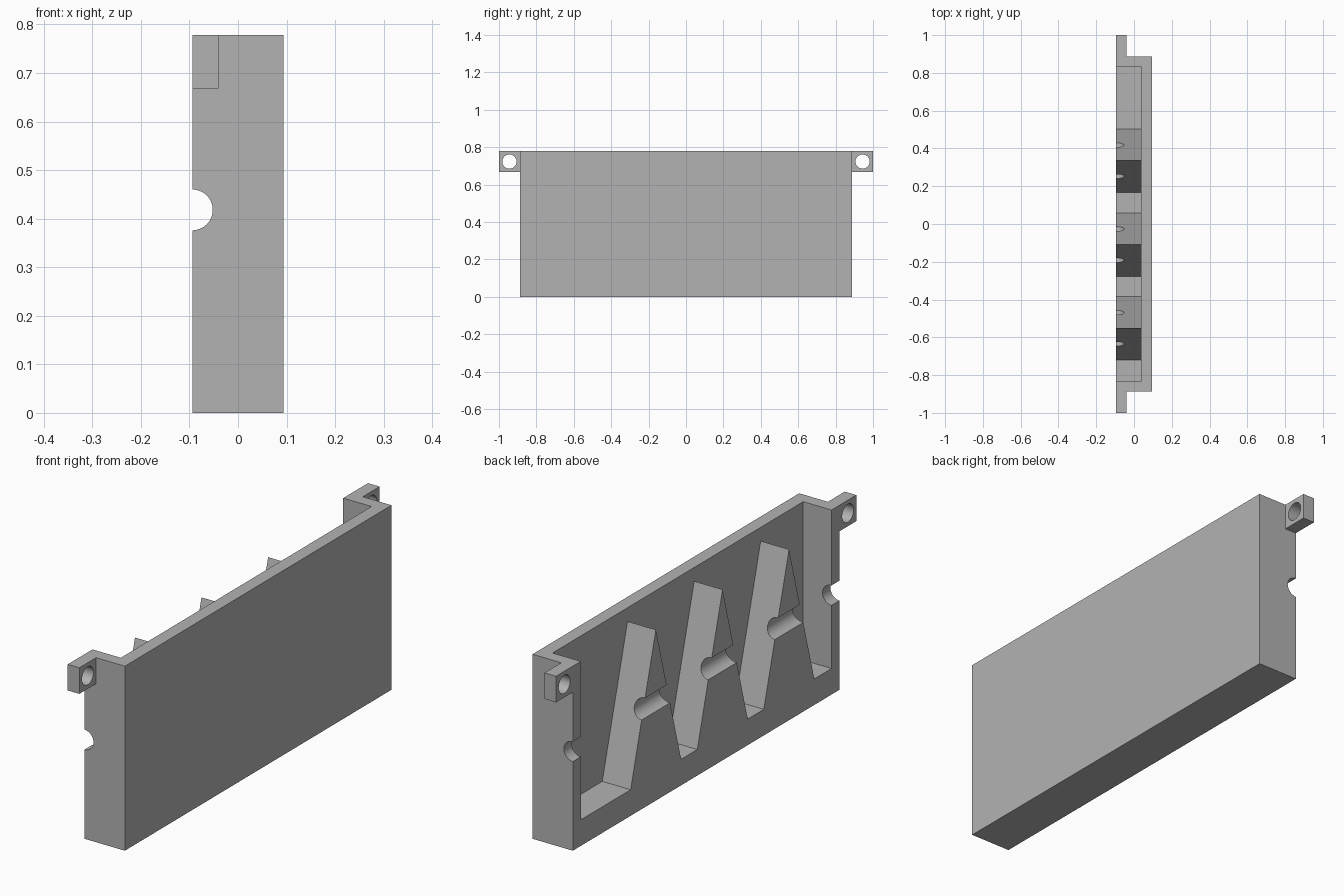
import bpy
import bmesh
import math
from mathutils import Matrix

cube = bpy.data.objects.get("Cube")
if cube:
    bpy.data.objects.remove(cube, do_unlink=True)

# Main dimensions
X_OPEN, X_BACK, X_PLATE = -0.094, 0.094, 0.038
Y_WALL, Y_INNER, Y_TAB = 0.888, 0.835, 1.0
HEIGHT, FLOOR, PEAK = 0.778, 0.11, 0.72
TAB = 0.11

grey = bpy.data.materials.new("light_grey")
grey.use_nodes = True
colour = (0.45, 0.45, 0.45, 1)
grey.diffuse_color = colour
grey.node_tree.nodes["Principled BSDF"].inputs["Base Color"].default_value = colour


def finish(name, bm):
    bmesh.ops.recalc_face_normals(bm, faces=bm.faces)
    mesh = bpy.data.meshes.new(name)
    bm.to_mesh(mesh)
    bm.free()
    mesh.materials.append(grey)
    obj = bpy.data.objects.new(name, mesh)
    bpy.context.collection.objects.link(obj)
    return obj


def prism(name, profile, x0, x1):
    """Extrude a (y, z) outline along x."""
    bm = bmesh.new()
    face = bm.faces.new([bm.verts.new((x0, y, z)) for y, z in profile])
    new = bmesh.ops.extrude_face_region(bm, geom=[face])["geom"]
    verts = [g for g in new if isinstance(g, bmesh.types.BMVert)]
    bmesh.ops.translate(bm, verts=verts, vec=(x1 - x0, 0, 0))
    return finish(name, bm)


def block(name, x0, x1, y0, y1, z0, z1):
    return prism(name, [(y0, z0), (y1, z0), (y1, z1), (y0, z1)], x0, x1)


def rod(name, radius, length, axis, centre):
    bm = bmesh.new()
    turn = Matrix.Rotation(math.pi / 2, 4, axis)
    bmesh.ops.create_cone(bm, cap_ends=True, segments=48, radius1=radius,
                          radius2=radius, depth=length,
                          matrix=Matrix.Translation(centre) @ turn)
    return finish(name, bm)


def combine(target, tool, operation):
    tool.hide_render = True
    mod = target.modifiers.new(operation.lower(), "BOOLEAN")
    mod.operation = operation
    mod.solver = "EXACT"
    mod.object = tool
    bpy.context.view_layer.objects.active = target
    bpy.ops.object.modifier_apply(modifier=mod.name)
    bpy.data.objects.remove(tool, do_unlink=True)


# Solid tray block
tray = block("toothed_tray", X_OPEN, X_BACK, -Y_WALL, Y_WALL, 0, HEIGHT)

# Pocket open to one side and the top, leaving three pointed teeth
outline = [(-Y_INNER, FLOOR)]
for y in (-0.552, -0.109, 0.335):
    outline += [(y - 0.168, FLOOR), (y, PEAK), (y + 0.168, FLOOR)]
outline += [(Y_INNER, FLOOR), (Y_INNER, 1), (-Y_INNER, 1)]
combine(tray, prism("pocket_cutter", outline, X_OPEN - 0.1, X_PLATE), "DIFFERENCE")

# Mounting tabs with round screw holes
for side in (-1, 1):
    ys = sorted((side * (Y_WALL - 0.025), side * Y_TAB))
    tab = block("mounting_tab", X_OPEN, -0.04, *ys, HEIGHT - TAB, HEIGHT)
    combine(tray, tab, "UNION")
    hole = rod("hole_cutter", 0.038, 0.1, "Y",
               (-0.067, side * 0.944, HEIGHT - TAB / 2))
    combine(tray, hole, "DIFFERENCE")

# Half-round groove through the walls and teeth
combine(tray, rod("groove_cutter", 0.042, 3, "X", (X_OPEN, 0, 0.418)), "DIFFERENCE")

# Smooth the round cuts, keep the other edges sharp
bpy.ops.object.select_all(action="DESELECT")
tray.select_set(True)
bpy.context.view_layer.objects.active = tray
bpy.ops.object.shade_smooth_by_angle(angle=math.radians(30))
